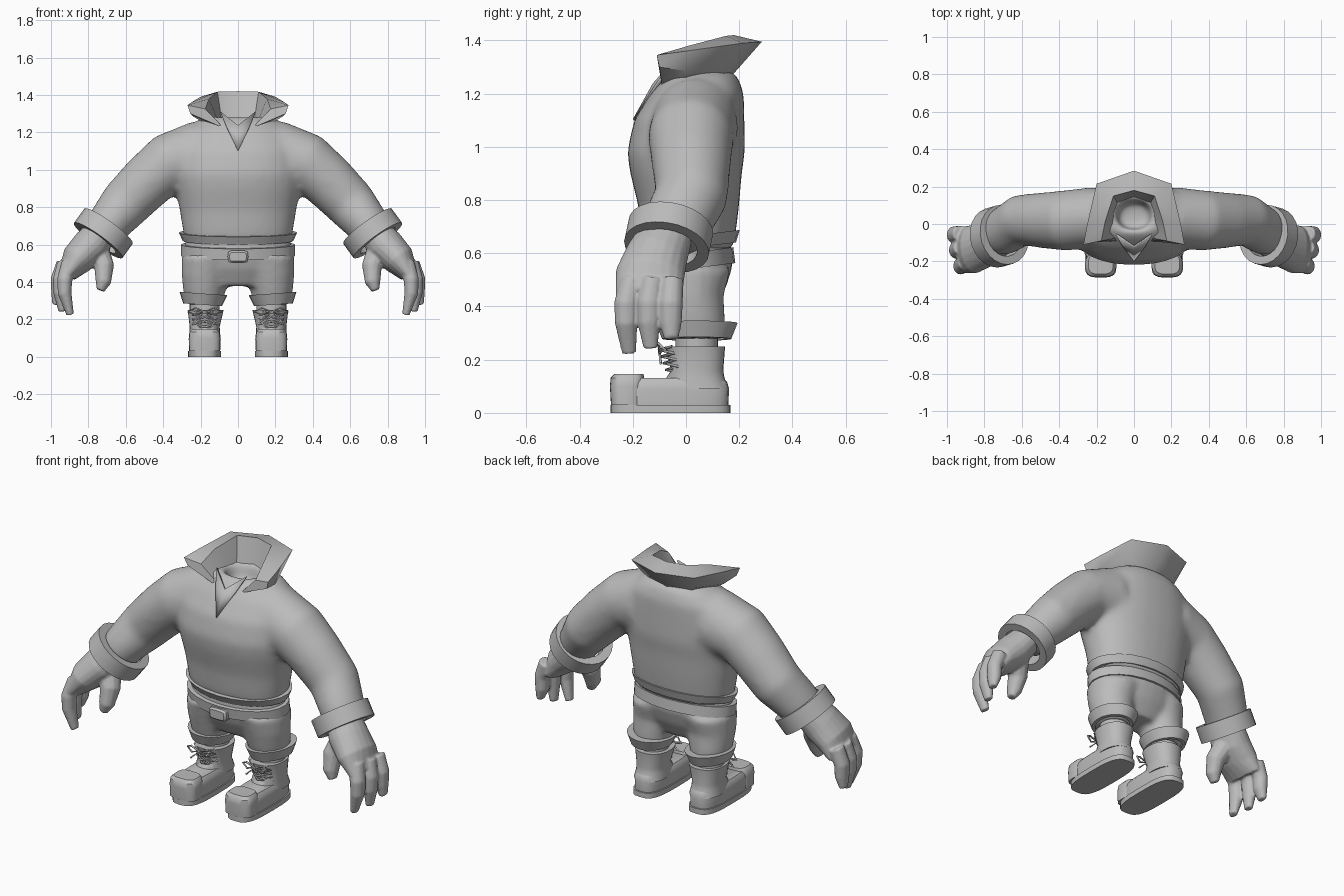
import bpy, bmesh, math
from mathutils import Vector

cube = bpy.data.objects.get("Cube")
if cube:
    bpy.data.objects.remove(cube)

grey = bpy.data.materials.new("plain grey")
grey.use_nodes = True
grey.diffuse_color = (.5, .5, .5, 1)
grey.node_tree.nodes["Principled BSDF"].inputs["Base Color"].default_value = grey.diffuse_color


def ring(bm, centre, axis, ru, rv, n=20, power=2):
    """Superellipse ring of vertices; rv runs as close to y as the axis allows."""
    t = Vector(axis).normalized()
    y = Vector((0, 1, 0))
    v = (y - t * t.dot(y)).normalized()
    u = v.cross(t)
    verts = []
    for i in range(n):
        a = math.tau * i / n
        c, s = math.cos(a), math.sin(a)
        c = math.copysign(abs(c) ** (2 / power), c)
        s = math.copysign(abs(s) ** (2 / power), s)
        verts.append(bm.verts.new(Vector(centre) + u * c * ru + v * s * rv))
    return verts


def bridge(bm, a, b):
    n = len(a)
    for i in range(n):
        j = (i + 1) % n
        bm.faces.new((a[i], a[j], b[j], b[i]))


def tube(bm, sections, side=1, axis=None, **shape):
    """Capped loft through sections of (x, y, z, ru, rv)."""
    pts = [Vector((s[0] * side, s[1], s[2])) for s in sections]
    rings = []
    for i, p in enumerate(pts):
        t = axis or pts[min(i + 1, len(pts) - 1)] - pts[max(i - 1, 0)]
        rings.append(ring(bm, p, t, *sections[i][3:], **shape))
    for a, b in zip(rings, rings[1:]):
        bridge(bm, a, b)
    bm.faces.new(rings[0])
    bm.faces.new(rings[-1])


def finish(name, bm, mirror=False, voxel=0, smooth=0, thick=0, angle=40):
    bmesh.ops.recalc_face_normals(bm, faces=bm.faces)
    mesh = bpy.data.meshes.new(name)
    bm.to_mesh(mesh)
    bm.free()
    mesh.materials.append(grey)
    for p in mesh.polygons:
        p.use_smooth = True
    mesh.set_sharp_from_angle(angle=math.radians(angle))
    ob = bpy.data.objects.new(name, mesh)
    bpy.context.collection.objects.link(ob)
    if voxel:
        m = ob.modifiers.new("blend", "REMESH")
        m.mode, m.voxel_size, m.use_smooth_shade = "VOXEL", voxel, True
        m = ob.modifiers.new("relax", "SMOOTH")
        m.factor, m.iterations = .5, smooth
    if mirror:
        ob.modifiers.new("mirror", "MIRROR")
    if thick:
        m = ob.modifiers.new("thickness", "SOLIDIFY")
        m.thickness, m.offset = thick, 0


def band(name, centre, axis, ru, rv, height, wall, flare=0, mirror=False):
    """Hollow band around an axis; flare widens its start."""
    bm = bmesh.new()
    c, t = Vector(centre), Vector(axis).normalized()
    loops = []
    for end, grow in ((-.5, -wall), (-.5, flare), (.5, 0), (.5, -wall)):
        loops.append(ring(bm, c + t * height * end, t, ru + grow, rv + grow, n=24))
    for i in range(4):
        bridge(bm, loops[i - 1], loops[i])
    finish(name, bm, mirror)


UP = (0, 0, 1)

# Sweater: body with a neck hollow, blended with both arms
bm = bmesh.new()
body = [(.61, .01, .285, .165), (.68, .01, .296, .178), (.78, .01, .312, .19), (.9, 0, .335, .21),
        (.98, 0, .347, .222), (1.1, .012, .34, .208), (1.2, .042, .3, .176),
        (1.265, .06, .215, .135), (1.29, .06, .15, .1), (1.28, .05, .1, .08), (1.19, .04, .08, .07)]
tube(bm, [(0, y, z, rx, ry) for z, y, rx, ry in body], axis=UP, n=28, power=2.25)
arm = [(.2, .035, 1.08, .185, .165), (.375, .018, 1.035, .16, .162), (.485, .02, .937, .148, .15),
       (.605, .02, .815, .138, .138), (.69, -.035, .712, .118, .13), (.73, -.06, .655, .11, .12)]
for side in (1, -1):
    tube(bm, arm, side)
finish("sweater", bm, voxel=.016, smooth=18)
band("sweater_hem", (0, .012, .642), (0, .12, -1), .296, .174, .045, .03, .02)

# Turned-back collar: neck, crest, outer edge and underside rows
rows = [[(0, .13, 1.22), (.08, .1, 1.22), (.09, 0, 1.22), (.07, -.07, 1.22)],
        [(0, .18, 1.42), (.11, .15, 1.417), (.155, .01, 1.38), (.175, -.09, 1.325)],
        [(0, .285, 1.395), (.2, .215, 1.39), (.25, 0, 1.36), (.27, -.11, 1.345)],
        [(0, .21, 1.31), (.16, .16, 1.3), (.24, 0, 1.285), (.255, -.1, 1.3)],
        [(0, .13, 1.22), (.08, .1, 1.22), (.13, 0, 1.22), (.08, -.09, 1.225)]]
bm = bmesh.new()
grid = [[bm.verts.new(p) for p in row] for row in rows]
for a, b in zip(grid, grid[1:]):
    for i in range(3):
        bm.faces.new((a[i], a[i + 1], b[i + 1], b[i]))
bm.faces.new([row[-1] for row in grid])
finish("collar", bm, mirror=True, angle=50)

# Pointed neck flap lying on the chest
bm = bmesh.new()
flap = [(.095, -.055, 1.31), (.06, -.115, 1.225), (0, -.195, 1.1), (0, -.12, 1.235)]
bm.faces.new([bm.verts.new(p) for p in flap])
finish("neck_flap", bm, mirror=True, thick=.012)

# Sleeve cuffs
band("sleeve_cuff", (.72, -.065, .66), (.58, -.17, -.8), .16, .162, .095, .045, mirror=True)

# Hands: palm, thumb and three fingers blended together
bm = bmesh.new()
tube(bm, [(.72, -.07, .68, .085, .1), (.79, -.11, .59, .1, .118), (.86, -.135, .52, .088, .13),
          (.915, -.14, .44, .05, .125)])
tube(bm, [(.76, -.1, .58, .07, .07), (.715, -.15, .48, .054, .057), (.72, -.175, .4, .042, .044),
          (.735, -.18, .355, .022, .027)], n=12)
for y, base, knuckle, tip, low in ((-.225, .9, .927, .897, .225), (-.14, .922, .95, .94, .243),
                                   (-.058, .927, .962, .974, .278)):
    tube(bm, [(base, y * .9, .5, .045, .044), (knuckle, y, .41, .041, .046),
              (knuckle, y, .34, .037, .043), (tip, y * .95, low, .02, .027)], n=12)
finish("hand", bm, mirror=True, voxel=.007, smooth=3)

# Trousers: hips blended with both legs
bm = bmesh.new()
tube(bm, [(0, .01, .64, .28, .16), (0, .01, .55, .29, .165), (0, .01, .47, .27, .14),
          (0, .01, .378, .2, .09)], axis=UP, n=28)
leg = [(.154, .01, .54, .148, .158), (.172, .01, .44, .13, .132), (.18, .025, .35, .113, .122),
       (.18, .035, .28, .097, .11)]
for side in (1, -1):
    tube(bm, leg, side, axis=UP)
finish("trousers", bm, voxel=.014, smooth=7)
band("trouser_cuff", (.187, .04, .308), (.07, 0, -1), .104, .13, .06, .02, .024, mirror=True)

# Belt with a bevelled buckle
band("belt", (0, .005, .57), (0, -.13, 1), .306, .178, .06, .03)
bm = bmesh.new()
tube(bm, [(0, -.15, .535, .055, .033), (0, -.185, .535, .055, .033), (0, -.195, .535, .045, .024)],
     axis=(0, -1, .01), n=16, power=5)
finish("belt_buckle", bm)

# Boots: sole, foot, raised toe cap, shaft and lining
X = .178
boot = {
    "boot_sole": ([(X, -.058, 0, .088, .225), (X, -.058, .03, .088, .225)], 3.2),
    "boot_foot": ([(X, -.058, .03, .082, .217), (X, -.058, .09, .084, .22),
                   (X, -.055, .115, .08, .21), (X, -.05, .132, .068, .19)], 3),
    "toe_cap": ([(X, -.222, .03, .083, .06), (X, -.222, .1, .084, .064),
                 (X, -.22, .132, .08, .063), (X, -.214, .147, .066, .054)], 3.2),
    "boot_shaft": ([(X, .05, .09, .086, .112), (X, .035, .13, .082, .11), (X, .042, .16, .08, .098),
                    (X - .005, .034, .25, .096, .113)], 2.3),
    "boot_lining": ([(X, .04, .2, .08, .08), (X, .04, .3, .08, .08)], 2),
}
for name, (sections, power) in boot.items():
    bm = bmesh.new()
    tube(bm, sections, axis=UP, n=28, power=power)
    finish(name, bm, mirror=True)

# Crossed laces and a bow, as thin cords
curve = bpy.data.curves.new("laces", "CURVE")
curve.dimensions = "3D"
curve.bevel_depth, curve.bevel_resolution = .005, 1
paths = []
for side in (1, -1):
    for k in range(4):
        z, y = .15 + k * .025, -.055 - k * .009
        paths.append([(side * .065, y + .035, z), (0, y - .02, z + .012), (side * -.065, y + .03, z + .025)])
    paths.append([(0, -.1, .24), (side * .05, -.105, .262), (side * .09, -.08, .24),
                  (side * .05, -.1, .225), (0, -.1, .24), (side * .06, -.095, .185)])
for path in paths:
    sp = curve.splines.new("POLY")
    sp.points.add(len(path) - 1)
    for p, (x, y, z) in zip(sp.points, path):
        p.co = (X + x, y, z, 1)
curve.materials.append(grey)
laces = bpy.data.objects.new("laces", curve)
bpy.context.collection.objects.link(laces)
laces.modifiers.new("mirror", "MIRROR")
